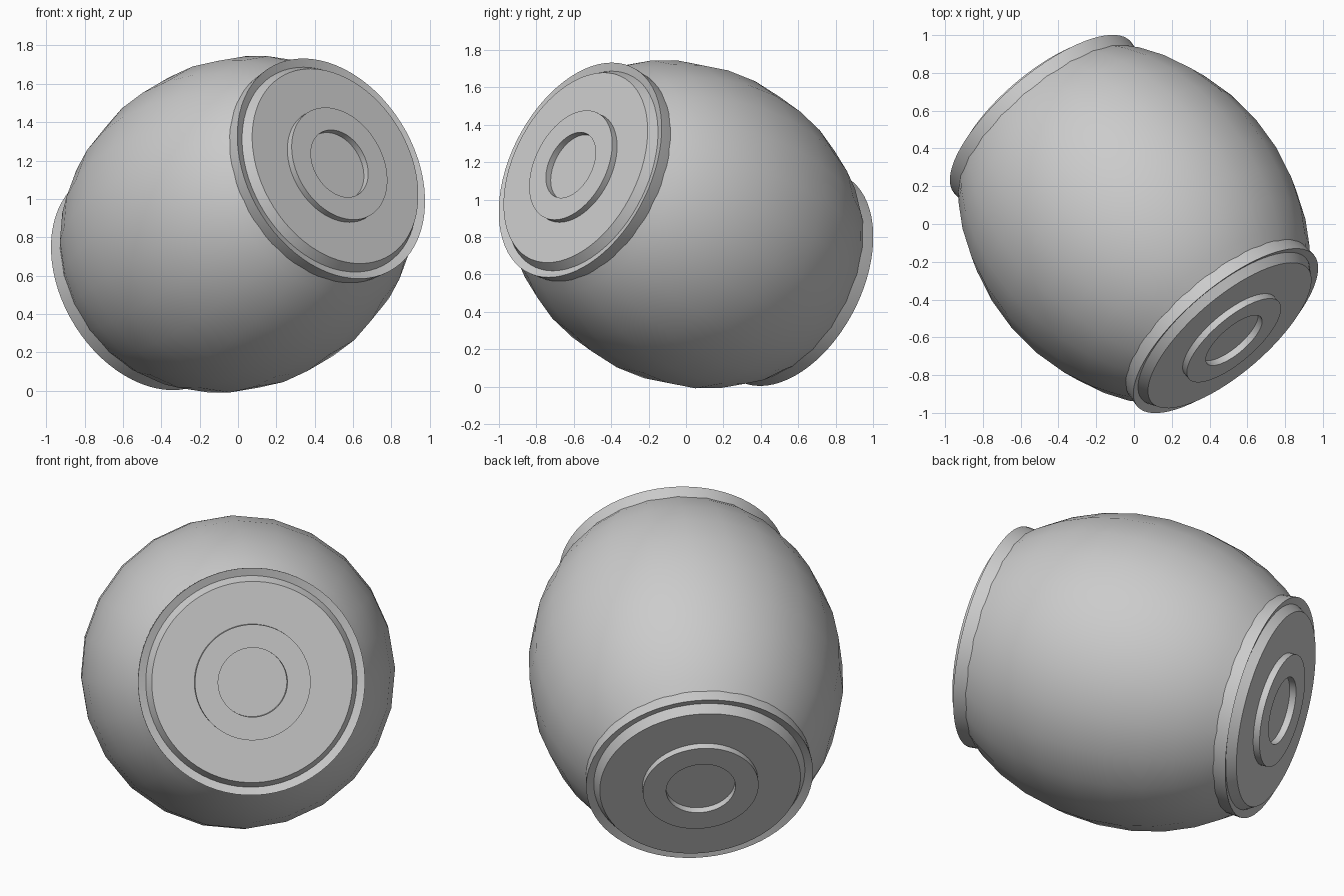
import bpy, bmesh, math
from mathutils import Vector, Matrix

cube = bpy.data.objects.get("Cube")
if cube:
    bpy.data.objects.remove(cube, do_unlink=True)

grey = bpy.data.materials.new("plain_grey")
grey.use_nodes = True
colour = (0.6, 0.6, 0.6, 1)
grey.diffuse_color = colour
grey.node_tree.nodes["Principled BSDF"].inputs["Base Color"].default_value = colour

CENTRE = Vector((0, 0, 0.868))
AXIS = Vector((0.607, -0.707, 0.363)).normalized()


def lathe(name, profile, direction, segments):
    """Spin (radius, distance) points around the tilted axis."""
    bm = bmesh.new()
    verts = [bm.verts.new((r, 0, d)) for r, d in profile]
    edges = [bm.edges.new(pair) for pair in zip(verts, verts[1:])]
    bmesh.ops.spin(bm, geom=verts + edges, cent=(0, 0, 0), axis=(0, 0, 1),
                   angle=math.tau, steps=segments)
    bmesh.ops.remove_doubles(bm, verts=bm.verts[:], dist=0.0005)
    bmesh.ops.recalc_face_normals(bm, faces=bm.faces[:])
    turn = direction.to_track_quat('Z', 'Y').to_matrix().to_4x4()
    bmesh.ops.transform(bm, matrix=Matrix.Translation(CENTRE) @ turn, verts=bm.verts[:])
    mesh = bpy.data.meshes.new(name)
    bm.to_mesh(mesh)
    bm.free()
    mesh.materials.append(grey)
    obj = bpy.data.objects.new(name, mesh)
    bpy.context.collection.objects.link(obj)
    bpy.ops.object.select_all(action='DESELECT')
    obj.select_set(True)
    bpy.context.view_layer.objects.active = obj
    bpy.ops.object.shade_smooth_by_angle(angle=math.radians(30))
    return obj


# Bulging barrel body: a coarse ellipsoid cut off under the caps
RADIUS, HALF_LENGTH, END, RINGS = 0.85, 1.055, 0.77, 10
body = [(0, -END)]
for i in range(RINGS + 1):
    d = END * math.sin(math.pi / 2 * (2 * i / RINGS - 1) * 0.75) / math.sin(math.pi * 0.375)
    body.append((RADIUS * math.sqrt(1 - (d / HALF_LENGTH) ** 2), d))
body.append((0, END))
lathe("barrel_body", body, AXIS, 24)

# End caps: flange, shallow groove, raised disc, raised ring with a sunken middle
cap = [(0, 0.66), (0.604, 0.66), (0.616, 0.79), (0.616, 0.80),
       (0.573, 0.785), (0.545, 0.835), (0.314, 0.835), (0.314, 0.872),
       (0.188, 0.872), (0.188, 0.835), (0, 0.835)]
lathe("front_cap", cap, AXIS, 72)
lathe("back_cap", cap, -AXIS, 72)
